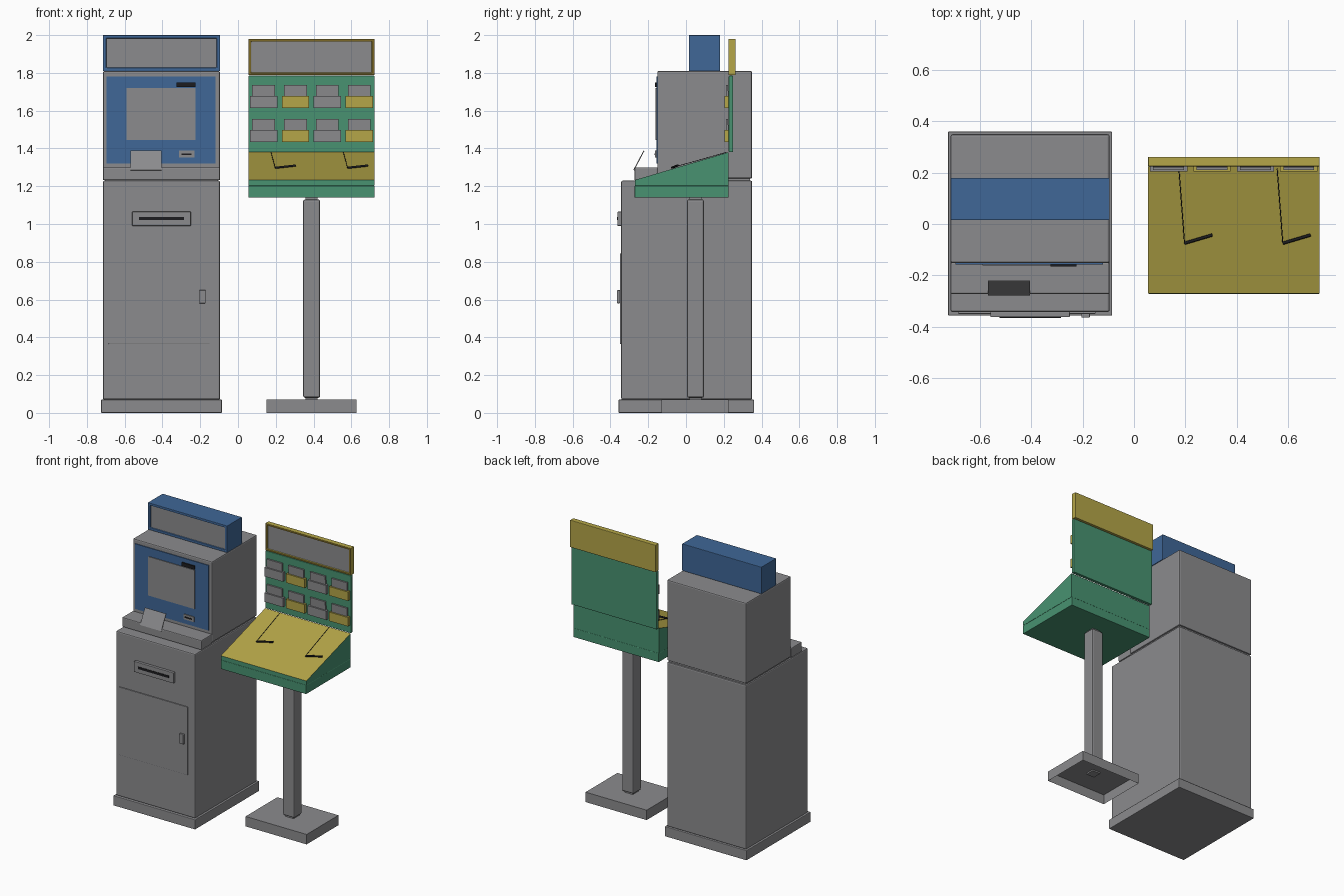
import bpy, bmesh
from mathutils import Vector

old = bpy.data.objects.get("Cube")
if old:
    bpy.data.objects.remove(old, do_unlink=True)


def material(name, rgb):
    m = bpy.data.materials.new(name)
    m.use_nodes = True
    m.diffuse_color = (*rgb, 1)
    m.node_tree.nodes["Principled BSDF"].inputs["Base Color"].default_value = (*rgb, 1)
    return m


GREY = material("grey", (0.26, 0.26, 0.27))
BLUE = material("blue", (0.05, 0.135, 0.31))
GREEN = material("green", (0.065, 0.29, 0.165))
YELLOW = material("yellow", (0.46, 0.38, 0.065))
OLIVE = material("dark_yellow", (0.2, 0.14, 0.02))
BLACK = material("black", (0.012, 0.012, 0.014))


def finish(bm, name, mats, bevel=0):
    bmesh.ops.recalc_face_normals(bm, faces=bm.faces)
    mesh = bpy.data.meshes.new(name)
    bm.to_mesh(mesh)
    bm.free()
    for m in mats:
        mesh.materials.append(m)
    ob = bpy.data.objects.new(name, mesh)
    bpy.context.collection.objects.link(ob)
    if bevel:
        mod = ob.modifiers.new("bevel", "BEVEL")
        mod.width = bevel
        mod.segments = 2
        mod.limit_method = "ANGLE"
    return ob


def cube(x, y, z):
    """Box mesh from (min, max) ranges."""
    bm = bmesh.new()
    bmesh.ops.create_cube(bm, size=1)
    for v in bm.verts:
        v.co = [r[0] if c < 0 else r[1] for c, r in zip(v.co, (x, y, z))]
    bm.normal_update()
    return bm


def box(name, x, y, z, mat, bevel=0):
    return finish(cube(x, y, z), name, [mat], bevel)


def framed_box(name, x, y, z, mats, border):
    """Box whose front is a frame around a recessed panel."""
    bm = cube(x, y, z)
    front = [f for f in bm.faces if f.normal.y < -0.5]
    rim = bmesh.ops.inset_individual(bm, faces=front, thickness=border)["faces"]
    for f in rim:
        f.material_index = 2
    bmesh.ops.inset_individual(bm, faces=front, thickness=0.001, depth=-0.008)
    for f in front:
        f.material_index = 1
    return finish(bm, name, mats, 0.003)


def prism(name, profile, x, mats, bevel=0):
    """Side profile of (y, z) points swept across x."""
    bm = bmesh.new()
    face = bm.faces.new([bm.verts.new((x[0], y, z)) for y, z in profile])
    out = bmesh.ops.extrude_face_region(bm, geom=[face])["geom"]
    for v in out:
        if isinstance(v, bmesh.types.BMVert):
            v.co.x = x[1]
    bmesh.ops.recalc_face_normals(bm, faces=bm.faces)
    if len(mats) > 1:
        for f in bm.faces:
            f.material_index = int(f.normal.z > 0.5)
    return finish(bm, name, mats, bevel)


def rod(name, points, radius, mat):
    cu = bpy.data.curves.new(name, "CURVE")
    cu.dimensions = "3D"
    cu.bevel_depth = radius
    cu.bevel_resolution = 1
    cu.use_fill_caps = True
    sp = cu.splines.new("POLY")
    sp.points.add(len(points) - 1)
    for p, co in zip(sp.points, points):
        p.co = (*co, 1)
    cu.materials.append(mat)
    ob = bpy.data.objects.new(name, cu)
    bpy.context.collection.objects.link(ob)


# Machine: plinth, cabinet and upper housing
W = (-0.715, -0.095)
box("machine_plinth", (-0.725, -0.085), (-0.357, 0.36), (0, 0.07), GREY, 0.004)
box("cabinet", W, (-0.343, 0.35), (0.07, 1.23), GREY, 0.008)
box("housing_seam", (-0.705, -0.105), (-0.14, 0.34), (1.225, 1.242), GREY)
box("upper_housing", W, (-0.152, 0.35), (1.24, 1.81), GREY, 0.008)
box("front_shelf", W, (-0.273, -0.15), (1.232, 1.3), GREY, 0.006)

# Cabinet front: door, handle and receipt slot
box("cabinet_door", (-0.685, -0.15), (-0.35, -0.342), (0.365, 0.845), GREY, 0.002)
box("door_handle", (-0.205, -0.172), (-0.365, -0.349), (0.58, 0.65), GREY, 0.003)
box("receipt_plate", (-0.56, -0.25), (-0.363, -0.342), (0.99, 1.065), GREY, 0.003)
box("receipt_slot", (-0.525, -0.285), (-0.366, -0.36), (1.02, 1.036), BLACK)

# Screen panel with its slots
box("screen_panel", (-0.695, -0.12), (-0.157, -0.15), (1.32, 1.78), BLUE)
box("screen", (-0.59, -0.225), (-0.162, -0.155), (1.445, 1.72), GREY)
box("top_slot", (-0.325, -0.225), (-0.165, -0.156), (1.725, 1.75), BLACK)
box("card_reader", (-0.313, -0.23), (-0.163, -0.156), (1.352, 1.388), GREY)
box("card_slot", (-0.3, -0.245), (-0.166, -0.162), (1.365, 1.374), BLACK)
prism("paper_sheet", [(-0.279, 1.286), (-0.274, 1.284), (-0.22, 1.387), (-0.225, 1.389)],
      (-0.57, -0.405), [GREY])

# Illuminated sign on the machine
framed_box("machine_sign", W, (0.015, 0.18), (1.81, 2.0), [BLUE, GREY, BLUE], 0.024)

# Stand: hollow foot and post
bm = cube((0.15, 0.627), (-0.13, 0.225), (0, 0.07))
bmesh.ops.delete(bm, geom=[f for f in bm.faces if f.normal.z < -0.5], context="FACES_ONLY")
finish(bm, "stand_foot", [GREY])
box("post_core", (0.358, 0.422), (0.018, 0.082), (0.06, 1.145), GREY)
box("post", (0.345, 0.435), (0.005, 0.095), (0.08, 1.13), GREY, 0.01)

# Sloping writing desk
D = (0.055, 0.723)
box("desk_tray", D, (-0.272, 0.226), (1.14, 1.203), GREEN, 0.003)
prism("desk_top", [(-0.27, 1.203), (0.225, 1.203), (0.225, 1.38), (-0.27, 1.233)],
      D, [GREEN, YELLOW])

# Back board and its sign
box("back_board", D, (0.226, 0.25), (1.38, 1.785), GREEN, 0.004)
framed_box("board_sign", D, (0.225, 0.262), (1.788, 1.98), [YELLOW, GREY, OLIVE], 0.019)

# Leaflet pockets with leaflets
for row, z in enumerate((1.435, 1.615)):
    for col in range(4):
        x = 0.063 + col * 0.169
        mat = YELLOW if col % 2 else GREY
        box(f"pocket_{row}_{col}", (x, x + 0.145), (0.204, 0.227), (z, z + 0.063), mat)
        prism(f"leaflet_{row}_{col}",
              [(0.216, z + 0.02), (0.227, z + 0.02), (0.222, z + 0.122), (0.211, z + 0.122)],
              (x + 0.012, x + 0.132), [GREY])

# Pens on cords
for side, x in (("right", 0.175), ("left", 0.558)):
    tail = Vector((x + 0.022, -0.075, 1.298))
    rod(f"pen_cord_{side}", [(x, 0.215, 1.38), tail], 0.0018, BLACK)
    rod(f"pen_{side}", [tail, tail + Vector((0.108, 0.032, 0.012))], 0.006, BLACK)
